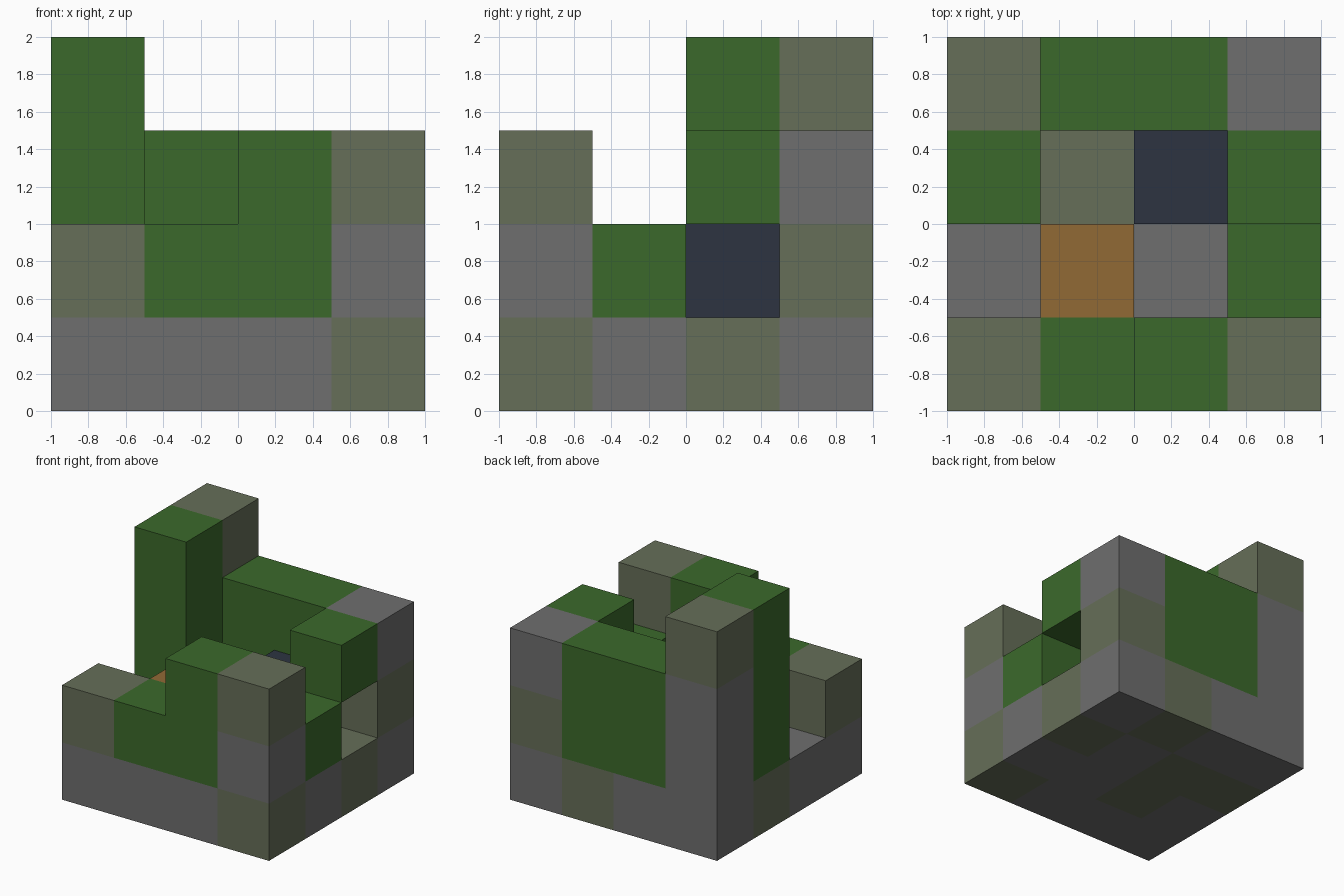
import bpy
import bmesh
from mathutils import Vector

cube = bpy.data.objects.get("Cube")
if cube:
    bpy.data.objects.remove(cube, do_unlink=True)

CELL = 0.5


def make_material(name, colour):
    mat = bpy.data.materials.new(name)
    mat.use_nodes = True
    rgba = (*colour, 1.0)
    mat.diffuse_color = rgba
    bsdf = next(n for n in mat.node_tree.nodes if n.type == "BSDF_PRINCIPLED")
    bsdf.inputs["Base Color"].default_value = rgba
    bsdf.inputs["Roughness"].default_value = 0.9
    return mat


MATERIALS = {
    "G": make_material("grey stone", (0.156, 0.156, 0.156)),
    "M": make_material("mossy stone", (0.133, 0.156, 0.098)),
    "L": make_material("leaf green", (0.044, 0.141, 0.024)),
    "D": make_material("dark slate", (0.026, 0.034, 0.053)),
    "O": make_material("brown wood", (0.283, 0.144, 0.036)),
}
KEYS = list(MATERIALS)

# Storeys from the ground up; rows run back to front, letters run right to left
STOREYS = [
    ["GGMG",
     "MMGM",
     "GMGG",
     "GGGM"],
    ["GLLM",
     "L.D.",
     ".O.L",
     "MLLG"],
    ["GLLG",
     "L..L",
     "....",
     "..LM"],
    ["M...",
     "L...",
     "....",
     "...."],
]

blocks = {}
for z, storey in enumerate(STOREYS):
    for y, row in enumerate(reversed(storey)):
        for x, key in enumerate(row):
            if key != ".":
                blocks[x, y, z] = key


def part_of(cell, key):
    """Name the part of the ruin that a block belongs to."""
    x, y, z = cell
    if key == "O":
        return "wooden_chest"
    if key == "D":
        return "dark_block"
    if z == 0:
        return "floor_slab"
    if y == 0:
        return "front_wall"
    if y == 3:
        return "back_wall"
    return "right_wall" if x == 0 else "left_wall"


def add_exposed_faces(bm, cell, key):
    """Add the sides of a block that touch no other block."""
    centre = (Vector(cell) + Vector((0.5, 0.5, 0.5))) * CELL - Vector((1, 1, 0))
    for axis in range(3):
        for sign in (-1, 1):
            normal = Vector((0, 0, 0))
            normal[axis] = sign
            if tuple(int(a + b) for a, b in zip(cell, normal)) in blocks:
                continue
            u = Vector((0, 0, 0))
            u[(axis + 1) % 3] = 1
            v = normal.cross(u)
            corners = (-u - v, u - v, u + v, v - u)
            face = bm.faces.new(
                [bm.verts.new(centre + (normal + c) * CELL / 2) for c in corners])
            face.material_index = KEYS.index(key)


# Gather the blocks into parts and build one mesh for each
parts = {}
for cell, key in blocks.items():
    parts.setdefault(part_of(cell, key), []).append((cell, key))

for name, members in parts.items():
    bm = bmesh.new()
    for cell, key in members:
        add_exposed_faces(bm, cell, key)
    bmesh.ops.remove_doubles(bm, verts=bm.verts[:], dist=0.001)
    mesh = bpy.data.meshes.new(name)
    for mat in MATERIALS.values():
        mesh.materials.append(mat)
    bm.to_mesh(mesh)
    bm.free()
    bpy.context.collection.objects.link(bpy.data.objects.new(name, mesh))
